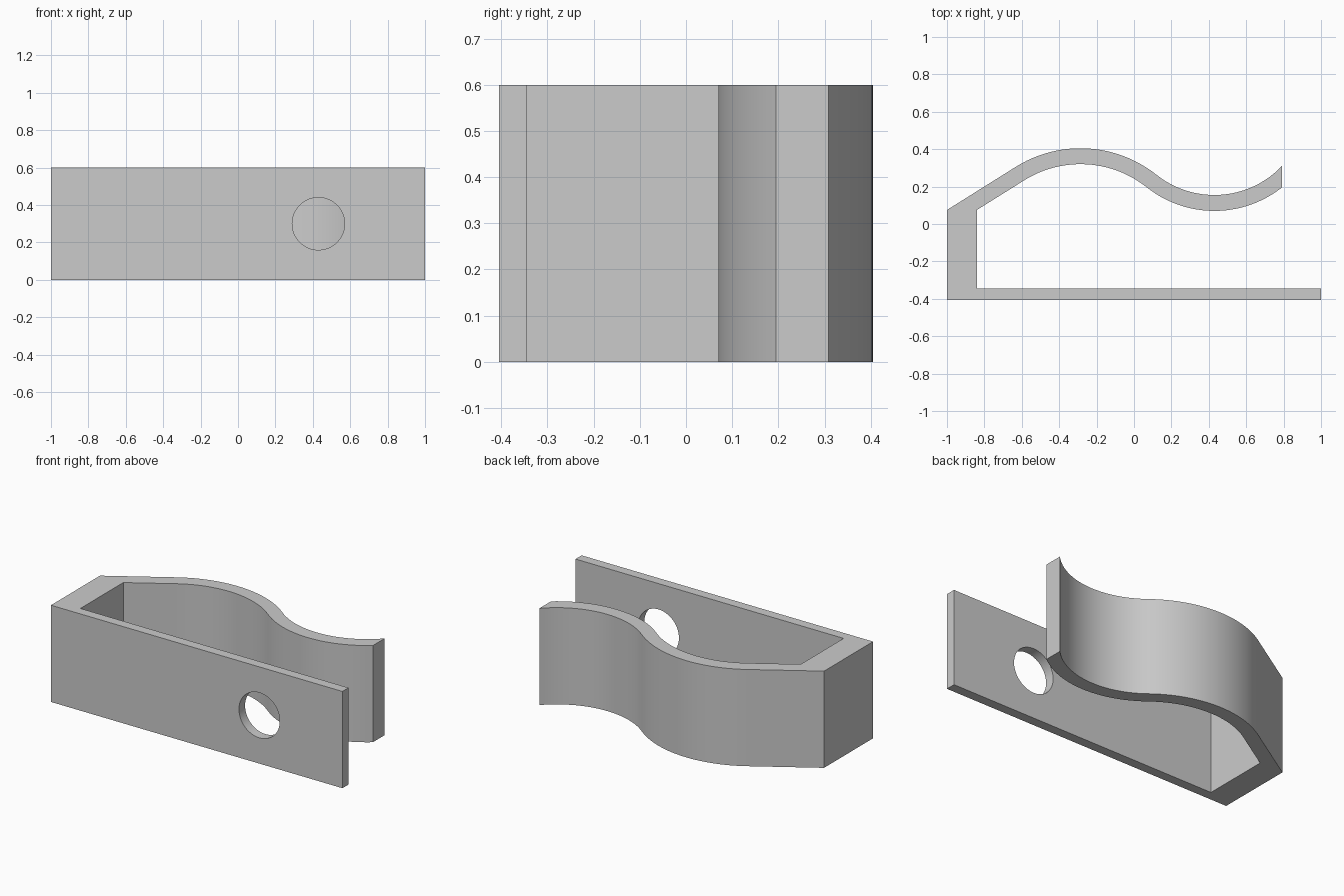
import bpy
import bmesh
from math import sin, cos, acos, atan2, hypot, radians
from mathutils import Vector

old = bpy.data.objects.get("Cube")
if old:
    bpy.data.objects.remove(old, do_unlink=True)

HEIGHT = 0.6
THICK = 0.085
STEPS = 24

# Single plain grey material
grey = bpy.data.materials.new("plain grey")
grey.use_nodes = True
colour = (0.6, 0.6, 0.6, 1.0)
grey.diffuse_color = colour
grey.node_tree.nodes["Principled BSDF"].inputs["Base Color"].default_value = colour


def arc(centre, radius, start, end):
    """Points on an arc; angles run clockwise from +y."""
    angles = [start + (end - start) * i / STEPS for i in range(STEPS + 1)]
    return [(centre.x + radius * sin(a), centre.y + radius * cos(a)) for a in angles]


# Spring arm: a hump that flows tangentially into a valley
hump_r, valley_r = 0.652, 0.583
hump = Vector((-0.286, 0.405 - hump_r))
valley = Vector((0.43, 0.07 + valley_r))
tip_x = 0.79
join = atan2(valley.x - hump.x, valley.y - hump.y)


def arm_edge(start, hump_radius, valley_radius):
    """Tangent line from start, over the hump and through the valley."""
    d = Vector(start) - hump
    first = atan2(d.x, d.y) + acos(hump_radius / hypot(d.x, d.y))
    half_turn = radians(180)
    last = half_turn - math_asin((tip_x - valley.x) / valley_radius)
    return ([start] + arc(hump, hump_radius, first, join)
            + arc(valley, valley_radius, half_turn + join, last)[1:])


def math_asin(v):
    return radians(90) - acos(v)


outer = arm_edge((-1, 0.075), hump_r, valley_r - THICK)
inner = arm_edge((-0.84, 0.075), hump_r - THICK, valley_r)

# Clip profile: base plate, end wall and spring arm in one outline
outline = [(-1, -0.405), (1, -0.405), (1, -0.345), (-0.84, -0.345)]
outline += inner + outer[::-1]

bm = bmesh.new()
face = bm.faces.new([bm.verts.new((x, y, 0)) for x, y in outline])
extruded = bmesh.ops.extrude_face_region(bm, geom=[face])
bmesh.ops.translate(bm, vec=(0, 0, HEIGHT),
                    verts=[v for v in extruded["geom"] if isinstance(v, bmesh.types.BMVert)])
bmesh.ops.recalc_face_normals(bm, faces=bm.faces)
mesh = bpy.data.meshes.new("spring_clip")
bm.to_mesh(mesh)
bm.free()
clip = bpy.data.objects.new("spring_clip", mesh)
bpy.context.collection.objects.link(clip)
mesh.materials.append(grey)

# Round hole through the base plate
bpy.ops.mesh.primitive_cylinder_add(vertices=64, radius=0.14, depth=0.2,
                                    location=(0.43, -0.375, HEIGHT / 2),
                                    rotation=(radians(90), 0, 0))
cutter = bpy.context.object
cutter.name = "hole_cutter"
cutter.hide_render = True
cutter.data.materials.append(grey)

bpy.ops.object.select_all(action="DESELECT")
clip.select_set(True)
bpy.context.view_layer.objects.active = clip
cut = clip.modifiers.new("plate_hole", "BOOLEAN")
cut.operation = "DIFFERENCE"
cut.solver = "EXACT"
cut.object = cutter
bpy.ops.object.modifier_apply(modifier=cut.name)
bpy.data.objects.remove(cutter, do_unlink=True)

bpy.ops.object.shade_smooth_by_angle(angle=radians(25))
